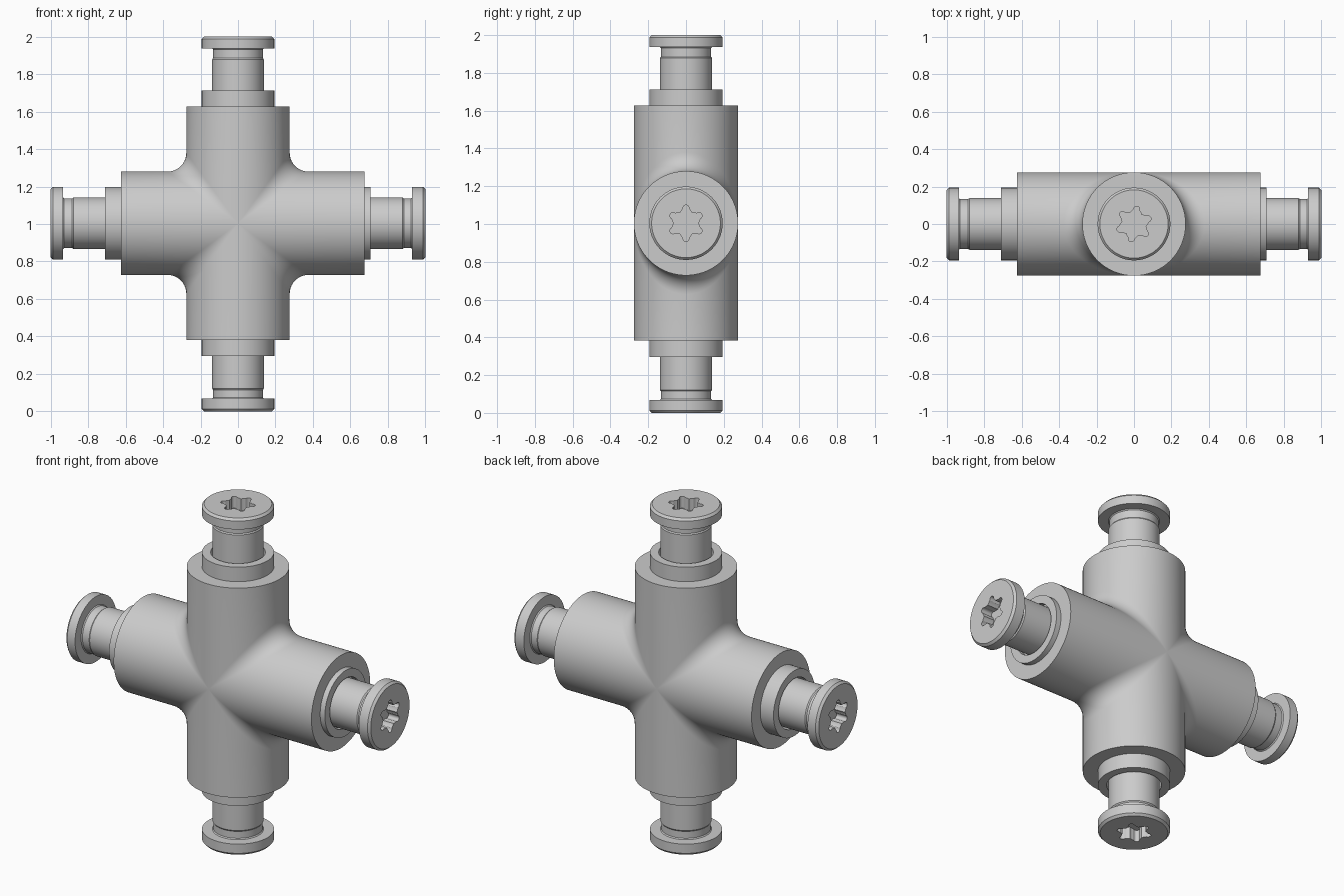
import bpy, bmesh, math
from mathutils import Vector, Matrix

if "Cube" in bpy.data.objects:
    bpy.data.objects.remove(bpy.data.objects["Cube"])

CZ = 1.004          # height of the crossing
R, FR = 0.276, 0.10  # pipe radius, fillet radius
N = 144

mat = bpy.data.materials.new("grey metal")
mat.diffuse_color = (0.6, 0.6, 0.6, 1)
mat.use_nodes = True
mat.node_tree.nodes["Principled BSDF"].inputs["Base Color"].default_value = mat.diffuse_color


def finish(bm, name, matrix=Matrix()):
    bmesh.ops.remove_doubles(bm, verts=bm.verts, dist=1e-5)
    bmesh.ops.recalc_face_normals(bm, faces=bm.faces)
    me = bpy.data.meshes.new(name)
    bm.to_mesh(me)
    bm.free()
    me.materials.append(mat)
    ob = bpy.data.objects.new(name, me)
    ob.matrix_world = matrix
    bpy.context.collection.objects.link(ob)
    bpy.context.view_layer.objects.active = ob
    bpy.ops.object.select_all(action='DESELECT')
    ob.select_set(True)
    bpy.ops.object.shade_smooth_by_angle(angle=math.radians(30))
    return ob


def skin(bm, rows, closed):
    n = len(rows[0])
    for a, b in zip(rows, rows[1:]):
        for i in range(n if closed else n - 1):
            j = (i + 1) % n
            bm.faces.new((a[i], a[j], b[j], b[i]))


# cross body: four quadrants, each with a rolling-ball fillet between two arms
bm = bmesh.new()
arms = {'right': 0.676, 'left': 0.624, 'up': 0.623, 'down': 0.622}
SEG, ARC = 64, 10
for sx, lx in ((1, arms['right']), (-1, arms['left'])):
    for sz, lz in ((1, arms['up']), (-1, arms['down'])):
        cols = []
        for k in range(SEG + 1):
            t = -math.pi / 2 + math.pi * k / SEG
            c, s = math.cos(t), math.sin(t)
            mid = Vector((c, s, c)) * (R + FR)
            mid.y = s * (R + FR)
            da, db = Vector((-c, -s, 0)), Vector((0, -s, -c))
            pts = [Vector((R * c, R * s, lz))]
            ang = da.angle(db)
            for j in range(ARC + 1):
                f = j / ARC
                if ang < 1e-4:
                    d = da
                else:
                    d = (da * math.sin((1 - f) * ang) + db * math.sin(f * ang)) / math.sin(ang) \
                        if ang < 3.1 else da.lerp(db, f)
                pts.append(mid + d.normalized() * FR)
            pts.append(Vector((lx, R * s, R * c)))
            cols.append([bm.verts.new((p.x * sx, p.y, p.z * sz)) for p in pts])
        skin(bm, cols, False)
bmesh.ops.remove_doubles(bm, verts=bm.verts, dist=1e-5)
bmesh.ops.dissolve_degenerate(bm, edges=bm.edges, dist=1e-6)
# flat end caps
bmesh.ops.holes_fill(bm, edges=[e for e in bm.edges if e.is_boundary], sides=0)
finish(bm, "cross_body", Matrix.Translation((0, 0, CZ)))


def star(phi):
    """Radius of the six-lobed socket at angle phi."""
    d = abs((phi + math.pi / 6) % (math.pi / 3) - math.pi / 6)
    if 0.08 * math.sin(d) < 0.0155:
        return 0.08 * math.cos(d) + math.sqrt(0.016 ** 2 - (0.08 * math.sin(d)) ** 2)
    return 0.078 + (0.063 - 0.078) * (math.degrees(d) - 11.5) / 18.5


def ring(bm, r, z):
    out = []
    for i in range(N):
        a = 2 * math.pi * i / N
        q = star(a) if r == 'star' else r
        out.append(bm.verts.new((q * math.cos(a), q * math.sin(a), z)))
    return out


def lathe(name, profile, matrix, cap):
    bm = bmesh.new()
    rows = [ring(bm, r, z) for r, z in profile]
    skin(bm, rows, True)
    if cap:
        bm.faces.new(rows[0])
        bm.faces.new(rows[-1])
    else:
        skin(bm, [rows[-1], rows[0]], True)
    finish(bm, name, matrix)


# collar and bolt on every arm: rotation, tip distance, collar end, socket turn
ends = {
    'right': (Matrix.Rotation(math.pi / 2, 4, 'Y'), 1.0, 0.707, 0, 0.07),
    'left': (Matrix.Rotation(-math.pi / 2, 4, 'Y'), 1.0, 0.711, 0, 0.065),
    'top': (Matrix.Identity(4), 2 - CZ, 0.709, 20, 0.063),
    'bottom': (Matrix.Rotation(math.pi, 4, 'X'), CZ, 0.709, 20, 0.068),
}
for side, (rot, tip, collar, turn, thick) in ends.items():
    m = Matrix.Translation((0, 0, CZ)) @ rot @ Matrix.Rotation(math.radians(turn), 4, 'Z')
    lathe(side + "_collar", [(0.194, 0.58), (0.194, collar), (0.147, collar), (0.147, 0.58)], m, False)
    h = tip - thick
    lathe(side + "_bolt", [
        (0.138, 0.56), (0.138, tip - 0.122), (0.133, tip - 0.115), (0.133, h - 0.006),
        (0.138, h), (0.194, h), (0.194, tip - 0.013), (0.182, tip),
        ('star', tip), ('star', tip - 0.07)], m, True)
